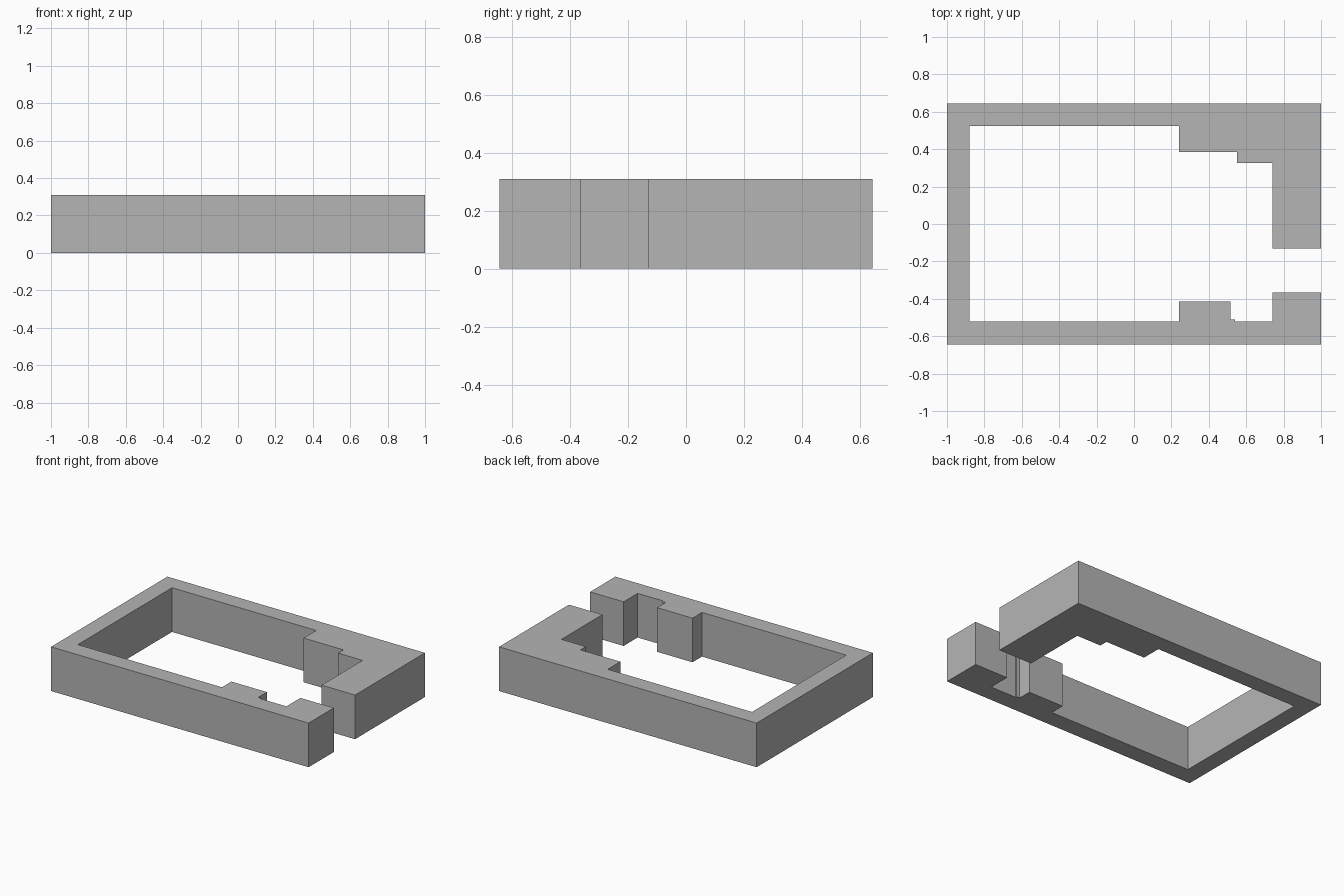
import bpy
import bmesh

cube = bpy.data.objects.get("Cube")
if cube:
    bpy.data.objects.remove(cube, do_unlink=True)

HEIGHT = 0.31

# Plain grey for the whole wall
grey = bpy.data.materials.new("wall grey")
grey.use_nodes = True
color = (0.46, 0.46, 0.46, 1)
grey.diffuse_color = color
grey.node_tree.nodes["Principled BSDF"].inputs["Base Color"].default_value = color

# Floor plan of the wall: outside corners, then the inside from the front jamb
outside = [(1, -0.13), (1, 0.645), (-1, 0.645), (-1, -0.645), (1, -0.645), (1, -0.365)]
front_inside = [(0.74, -0.365), (0.74, -0.52), (0.54, -0.52), (0.54, -0.51),
                (0.515, -0.51), (0.515, -0.415), (0.24, -0.415), (0.24, -0.52)]
back_inside = [(-0.88, -0.52), (-0.88, 0.525), (0.24, 0.525), (0.24, 0.385),
               (0.55, 0.385), (0.55, 0.325), (0.74, 0.325), (0.74, -0.13)]


def extrude_plan(name, plan, height, material):
    """Raise a closed floor plan into a solid standing on the ground."""
    bm = bmesh.new()
    base = bm.faces.new([bm.verts.new((x, y, 0)) for x, y in plan])
    raised = bmesh.ops.extrude_face_region(bm, geom=[base], use_keep_orig=True)
    top = [v for v in raised["geom"] if isinstance(v, bmesh.types.BMVert)]
    bmesh.ops.translate(bm, verts=top, vec=(0, 0, height))
    bmesh.ops.recalc_face_normals(bm, faces=bm.faces)
    mesh = bpy.data.meshes.new(name)
    bm.to_mesh(mesh)
    bm.free()
    mesh.materials.append(material)
    obj = bpy.data.objects.new(name, mesh)
    bpy.context.collection.objects.link(obj)
    return obj


# Perimeter wall with pillars and a doorway
extrude_plan("perimeter_wall", outside + front_inside + back_inside, HEIGHT, grey)
